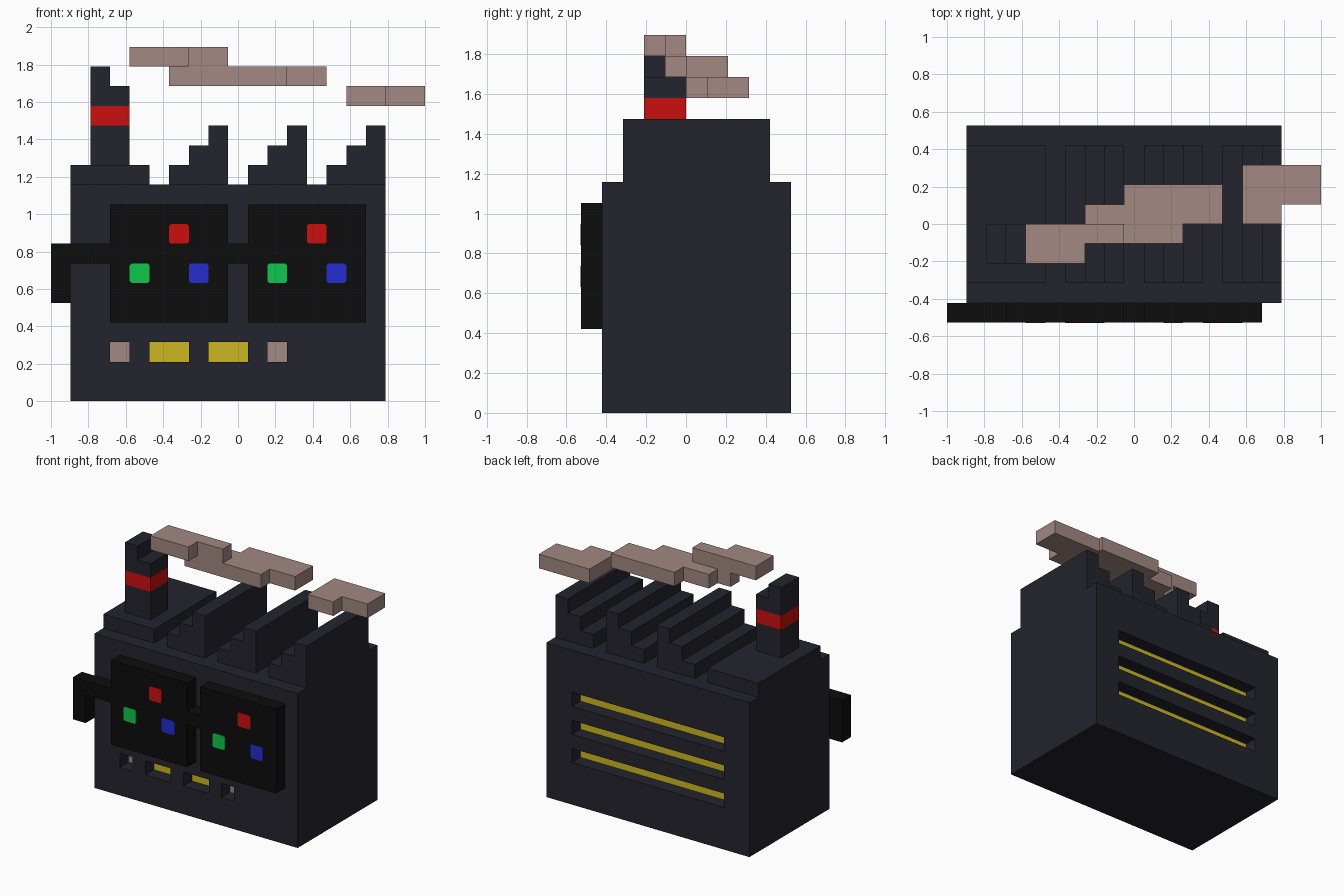
import bpy, bmesh
from mathutils import Vector

if "Cube" in bpy.data.objects:
    bpy.data.objects.remove(bpy.data.objects["Cube"])

U = 2 / 19                                # block size
ORIGIN = Vector((-1, -10 / 19, 0))


def material(name, rgb):
    m = bpy.data.materials.new(name)
    m.diffuse_color = (*rgb, 1)
    m.use_nodes = True
    m.node_tree.nodes["Principled BSDF"].inputs["Base Color"].default_value = m.diffuse_color
    return m


SLATE = material("slate", (0.017, 0.017, 0.027))
BLACK = material("black", (0.004, 0.004, 0.004))
RED = material("red", (0.60, 0.005, 0.005))
GREEN = material("green", (0.005, 0.57, 0.075))
BLUE = material("blue", (0.018, 0.027, 0.63))
YELLOW = material("yellow", (0.60, 0.48, 0.015))
SMOKE = material("smoke", (0.36, 0.25, 0.225))


def prism(name, outline, lo, hi, axis, mat):
    """Extrude an outline (block units) along axis 'y' (xz outline) or 'z' (xy outline)."""
    def point(a, b, t):
        p = (a, t, b) if axis == 'y' else (a, b, t)
        return ORIGIN + Vector(p) * U
    bm = bmesh.new()
    face = bm.faces.new([bm.verts.new(point(a, b, lo)) for a, b in outline])
    new = bmesh.ops.extrude_face_region(bm, geom=[face])["geom"]
    step = point(0, 0, hi) - point(0, 0, lo)
    bmesh.ops.translate(bm, vec=step, verts=[v for v in new if isinstance(v, bmesh.types.BMVert)])
    bmesh.ops.recalc_face_normals(bm, faces=bm.faces)
    mesh = bpy.data.meshes.new(name)
    bm.to_mesh(mesh)
    bm.free()
    mesh.materials.append(mat)
    obj = bpy.data.objects.new(name, mesh)
    bpy.context.collection.objects.link(obj)
    return obj


def box(name, x0, x1, y0, y1, z0, z1, mat):
    return prism(name, [(x0, z0), (x1, z0), (x1, z1), (x0, z1)], y0, y1, 'y', mat)


# Factory block with recessed front windows and rear vents
body = box("factory_body", 1, 17, 1, 10, 0, 11, SLATE)
front_windows = [(3, 4, SMOKE), (5, 7, YELLOW), (8, 10, YELLOW), (11, 12, SMOKE)]
cutters = []
for x0, x1, mat in front_windows:
    cutters.append(box("window_cutter", x0, x1, 0.5, 2, 2, 3, SLATE))
    box("window_pane", x0, x1, 1.96, 2, 2, 3, mat)
for z in (3, 5, 7):
    cutters.append(box("vent_cutter", 3, 15, 9, 10.5, z, z + 1, SLATE))
    box("vent_glow", 3, 15, 9, 9.04, z, z + 1, YELLOW)

bpy.context.view_layer.objects.active = body
for cutter in cutters:
    mod = body.modifiers.new("recess", 'BOOLEAN')
    mod.operation = 'DIFFERENCE'
    mod.solver = 'EXACT'
    mod.object = cutter
    bpy.ops.object.modifier_apply(modifier=mod.name)
for cutter in cutters:
    bpy.data.objects.remove(cutter, do_unlink=True)

# Roof: plinth under the chimney and three stepped sawtooth ridges
box("chimney_plinth", 1, 5, 2, 9, 11, 12, SLATE)
for x in (6, 10, 14):
    steps = [(x, 11), (x + 3, 11), (x + 3, 14), (x + 2, 14), (x + 2, 13),
             (x + 1, 13), (x + 1, 12), (x, 12)]
    prism("roof_ridge", steps, 2, 9, 'y', SLATE)

# Chimney with a red band and a broken top
box("chimney_base", 2, 4, 3, 5, 12, 14, SLATE)
box("chimney_band", 2, 4, 3, 5, 14, 15, RED)
prism("chimney_top", [(2, 15), (4, 15), (4, 16), (3, 16), (3, 17), (2, 17)], 3, 5, 'y', SLATE)

# Smoke drifting off to the right in three flat layers
prism("smoke_near", [(4, 3), (7, 3), (7, 4), (9, 4), (9, 5), (4, 5)], 17, 18, 'z', SMOKE)
prism("smoke_middle", [(6, 4), (12, 4), (12, 5), (14, 5), (14, 7), (9, 7), (9, 6), (7, 6),
                       (7, 5), (6, 5)], 16, 17, 'z', SMOKE)
prism("smoke_far", [(15, 5), (17, 5), (17, 6), (19, 6), (19, 8), (15, 8)], 15, 16, 'z', SMOKE)

# Spectacle-like front panels, bridge and side arm
for x in (3, 10):
    box("front_panel", x, x + 6, 0, 1, 4, 10, BLACK)
box("panel_bridge", 9, 10, 0, 1, 7, 8, BLACK)
prism("side_arm", [(0, 5), (1, 5), (1, 7), (3, 7), (3, 8), (0, 8)], 0, 1, 'y', BLACK)

# Coloured buttons: thin plates with clipped corners
C = 0.1
for x in (3, 10):
    for name, dx, z, mat in (("red_button", 3, 8, RED), ("green_button", 1, 6, GREEN),
                             ("blue_button", 4, 6, BLUE)):
        a, b = x + dx, x + dx + 1
        corners = [(a + C, z), (b - C, z), (b, z + C), (b, z + 1 - C),
                   (b - C, z + 1), (a + C, z + 1), (a, z + 1 - C), (a, z + C)]
        prism(name, corners, -0.03, 0.01, 'y', mat)
